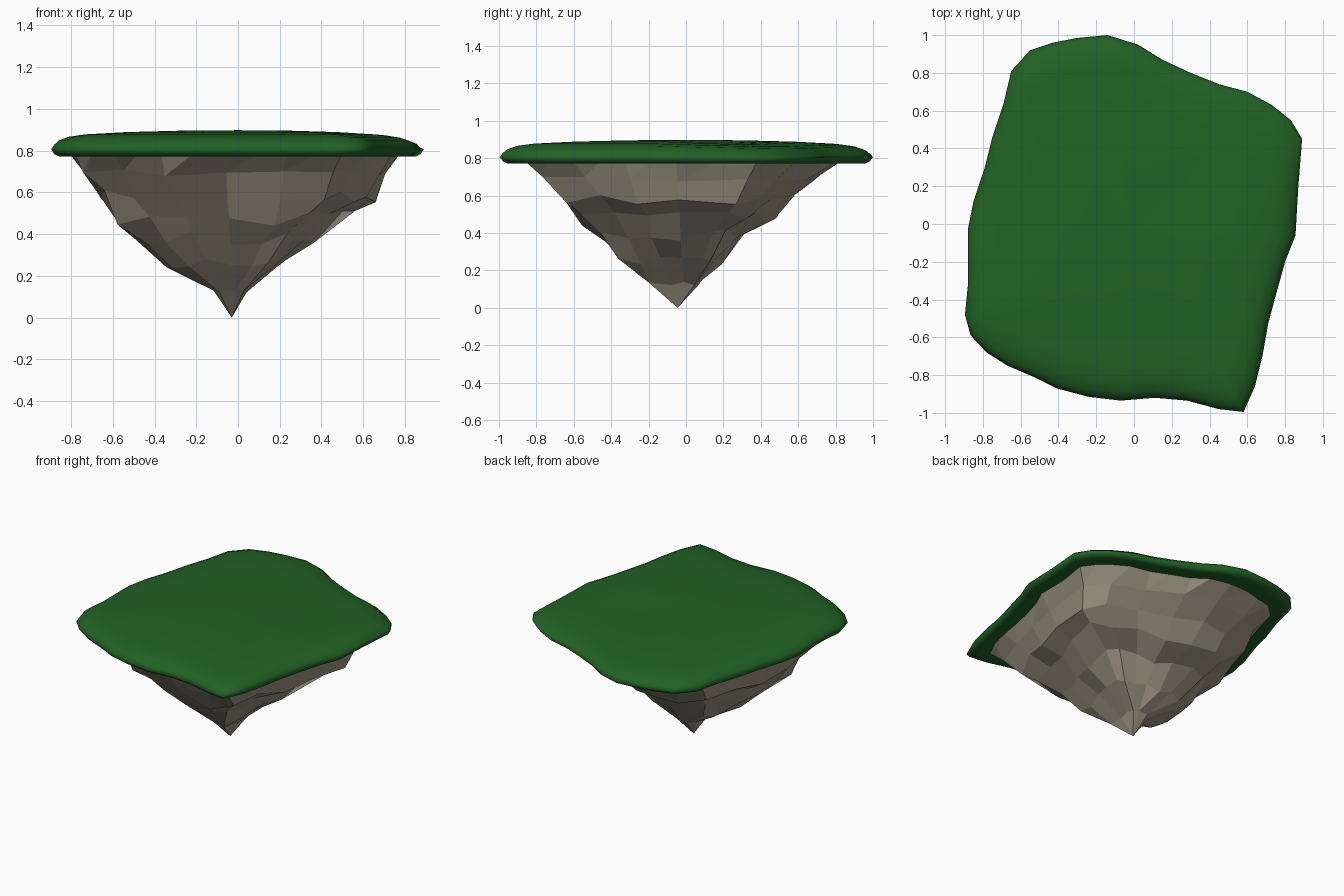
import bpy, bmesh, random

if "Cube" in bpy.data.objects:
    bpy.data.objects.remove(bpy.data.objects["Cube"])

random.seed(23)

# island outline seen from above, counter-clockwise
OUT = [(.855, -.06), (.87, .2), (.89, .45), (.83, .55), (.73, .63), (.6, .7), (.45, .74), (.3, .8),
       (.15, .87), (.02, .95), (-.14, 1), (-.3, .985), (-.43, .96), (-.55, .92), (-.65, .81),
       (-.69, .64), (-.75, .46), (-.79, .3), (-.85, .12), (-.88, -.03), (-.88, -.33),
       (-.895, -.48), (-.865, -.59), (-.78, -.68), (-.67, -.75), (-.53, -.81), (-.41, -.87),
       (-.24, -.915), (-.07, -.935), (.11, -.92), (.28, -.935), (.45, -.98), (.58, -.995),
       (.64, -.86), (.68, -.7), (.71, -.53), (.75, -.38), (.8, -.2)]
N = len(OUT)


def material(name, col):
    m = bpy.data.materials.new(name)
    m.diffuse_color = (*col, 1)
    m.use_nodes = True
    m.node_tree.nodes["Principled BSDF"].inputs["Base Color"].default_value = m.diffuse_color
    return m


def loft(name, rings, first, last, mat, smooth):
    """Skin stacked rings, closing both ends with fans to a point."""
    bm = bmesh.new()
    vs = [[bm.verts.new(p) for p in r] for r in rings]
    a, b = bm.verts.new(first), bm.verts.new(last)
    for lo, hi in zip(vs, vs[1:]):
        for i in range(N):
            j = (i + 1) % N
            bm.faces.new((lo[i], lo[j], hi[j], hi[i]))
    for i in range(N):
        j = (i + 1) % N
        bm.faces.new((a, vs[0][j], vs[0][i]))
        bm.faces.new((b, vs[-1][i], vs[-1][j]))
    bmesh.ops.remove_doubles(bm, verts=bm.verts, dist=.0005)
    bmesh.ops.recalc_face_normals(bm, faces=bm.faces)
    for f in bm.faces:
        f.smooth = smooth
    me = bpy.data.meshes.new(name)
    bm.to_mesh(me)
    bm.free()
    me.materials.append(mat)
    ob = bpy.data.objects.new(name, me)
    bpy.context.collection.objects.link(ob)
    return ob


# grass cushion: thin rim, gently domed top
rings = []
for s, z in [(.84, .785), (.92, .778), (.96, .772), (.983, .783), (1, .806), (.985, .828),
             (.96, .848), (.91, .866), (.82, .878), (.6, .889), (.3, .896)]:
    tilt = lambda x, y: .02 * max(0, x + y - .6) if z > .82 else 0
    rings.append([(x * s, y * s, z - tilt(x, y)) for x, y in OUT])
loft("grass_top", rings, (0, 0, .785), (0, 0, .898), material("grass", (.016, .12, .019)), True)

# rock underside: z, extents -x, +x, -y, +y, roughness, column step
LEVELS = [(.13, .12, .05, .20, .07, .012, 4),
          (.26, .34, .22, .36, .20, .04, 2),
          (.38, .47, .37, .47, .34, .05, 2),
          (.48, .57, .55, .59, .50, .05, 2),
          (.58, .69, .68, .69, .61, .04, 2),
          (.69, .75, .71, .78, .74, .025, 2),
          (.785, .80, .77, .87, .84, .008, 1)]
rings = []
for z, xn, xp, yn, yp, r, step in LEVELS:
    ring = []
    for i, (x, y) in enumerate(OUT):
        if i % step:            # merge neighbouring columns lower down
            ring.append(ring[-1])
            continue
        g = 1 + random.uniform(-1, .5) * r * 2
        px = x / .89 * (xp if x > 0 else xn) * g
        py = y * (yp if y > 0 else yn) * g
        ring.append((px, py, z + random.uniform(-1, 1) * r * .8))
    rings.append(ring)
loft("rock_base", rings, (-.03, -.045, 0), (0, 0, .785), material("rock", (.35, .31, .235)), False)
